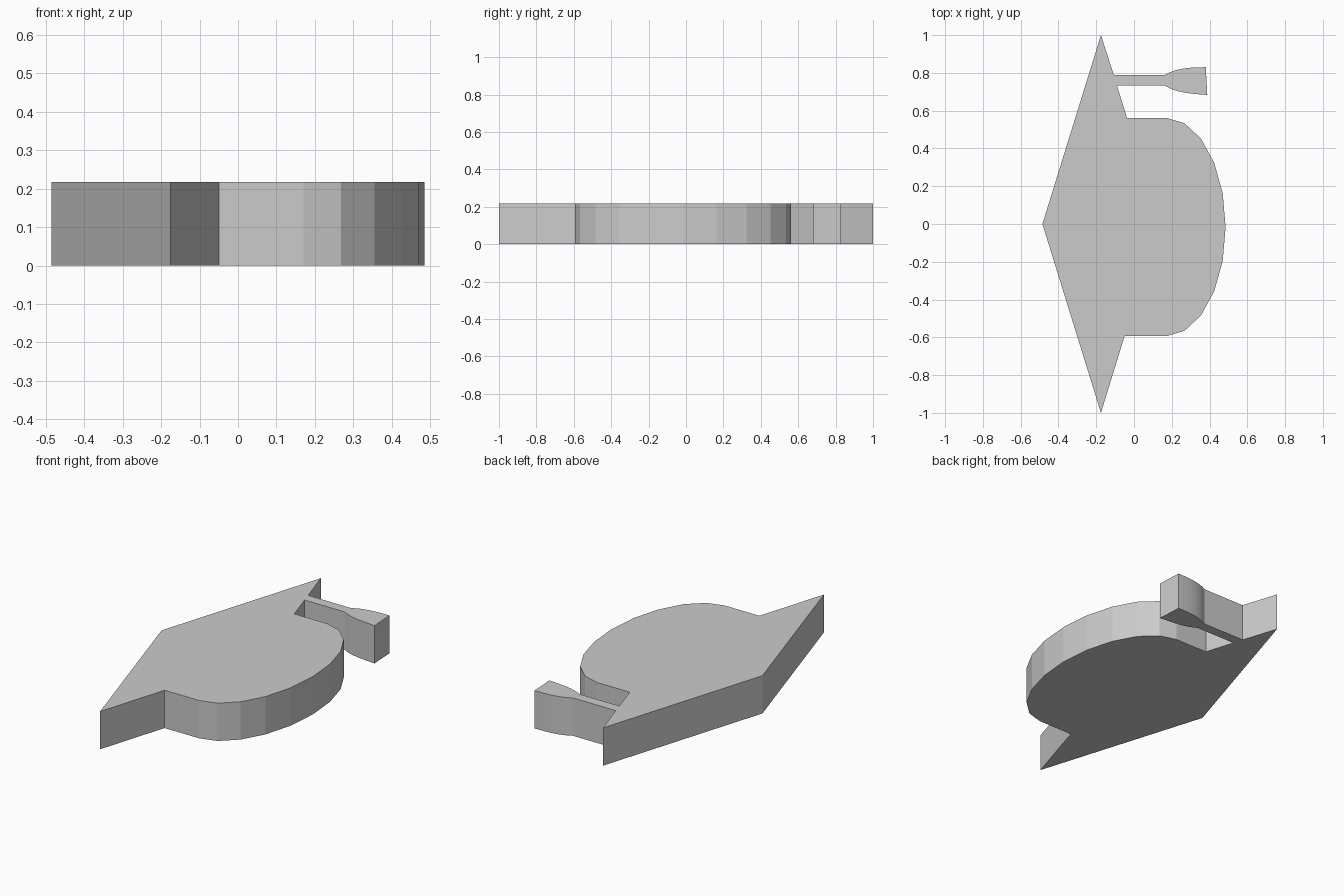
import bpy, bmesh
from math import sin, cos, pi
from mathutils import Vector
from mathutils.geometry import interpolate_bezier

if "Cube" in bpy.data.objects:
    bpy.data.objects.remove(bpy.data.objects["Cube"], do_unlink=True)

HEIGHT = 0.217

grey = bpy.data.materials.new("light_grey")
grey.use_nodes = True
colour = (0.6, 0.6, 0.6, 1)
grey.diffuse_color = colour
grey.node_tree.nodes["Principled BSDF"].inputs["Base Color"].default_value = colour


def curve(a, b, c, d, steps=9):
    """Points along a cubic curve from a to d."""
    pts = interpolate_bezier(*(Vector((*p, 0)) for p in (a, b, c, d)), steps)
    return [(p.x, p.y) for p in pts]


def bulge(cx, cy, rx, ry, steps=10):
    """Half ellipse on the +x side, from back to front."""
    angles = [pi / 2 - pi * i / steps for i in range(steps + 1)]
    return [(cx + rx * cos(a), cy + ry * sin(a)) for a in angles]


def extrude_outline(name, outline, height):
    bm = bmesh.new()
    base = bm.faces.new([bm.verts.new((x, y, 0)) for x, y in outline])
    top = bmesh.ops.extrude_face_region(bm, geom=[base], use_keep_orig=True)
    verts = [g for g in top["geom"] if isinstance(g, bmesh.types.BMVert)]
    bmesh.ops.translate(bm, verts=verts, vec=(0, 0, height))
    bmesh.ops.recalc_face_normals(bm, faces=bm.faces)
    # Split the concave caps cleanly
    caps = [f for f in bm.faces if len(f.verts) > 4]
    bmesh.ops.triangulate(bm, faces=caps)
    mesh = bpy.data.meshes.new(name)
    bm.to_mesh(mesh)
    bm.free()
    mesh.materials.append(grey)
    obj = bpy.data.objects.new(name, mesh)
    bpy.context.collection.objects.link(obj)
    return obj


# Pointed back edge with two spikes
spikes = [(-0.05, -0.594), (-0.175, -1), (-0.485, 0), (-0.175, 1)]
# Thin arm that flares into a paddle
arm = [(-0.107, 0.79)]
arm += curve((0.165, 0.79), (0.22, 0.825), (0.3, 0.83), (0.38, 0.83))
arm += curve((0.388, 0.683), (0.3, 0.69), (0.22, 0.695), (0.165, 0.732))
arm += [(-0.09, 0.732), (-0.037, 0.562)]
# Rounded, faceted body
body = bulge(0.17, -0.016, 0.315, 0.578)

plate = extrude_outline("spiked_plate", spikes + arm + body, HEIGHT)

# Smooth only the gentle curve of the paddle sides
for f in plate.data.polygons:
    f.use_smooth = f.center.y > 0.68 and f.center.x > 0.165 and abs(f.normal.y) > 0.7
